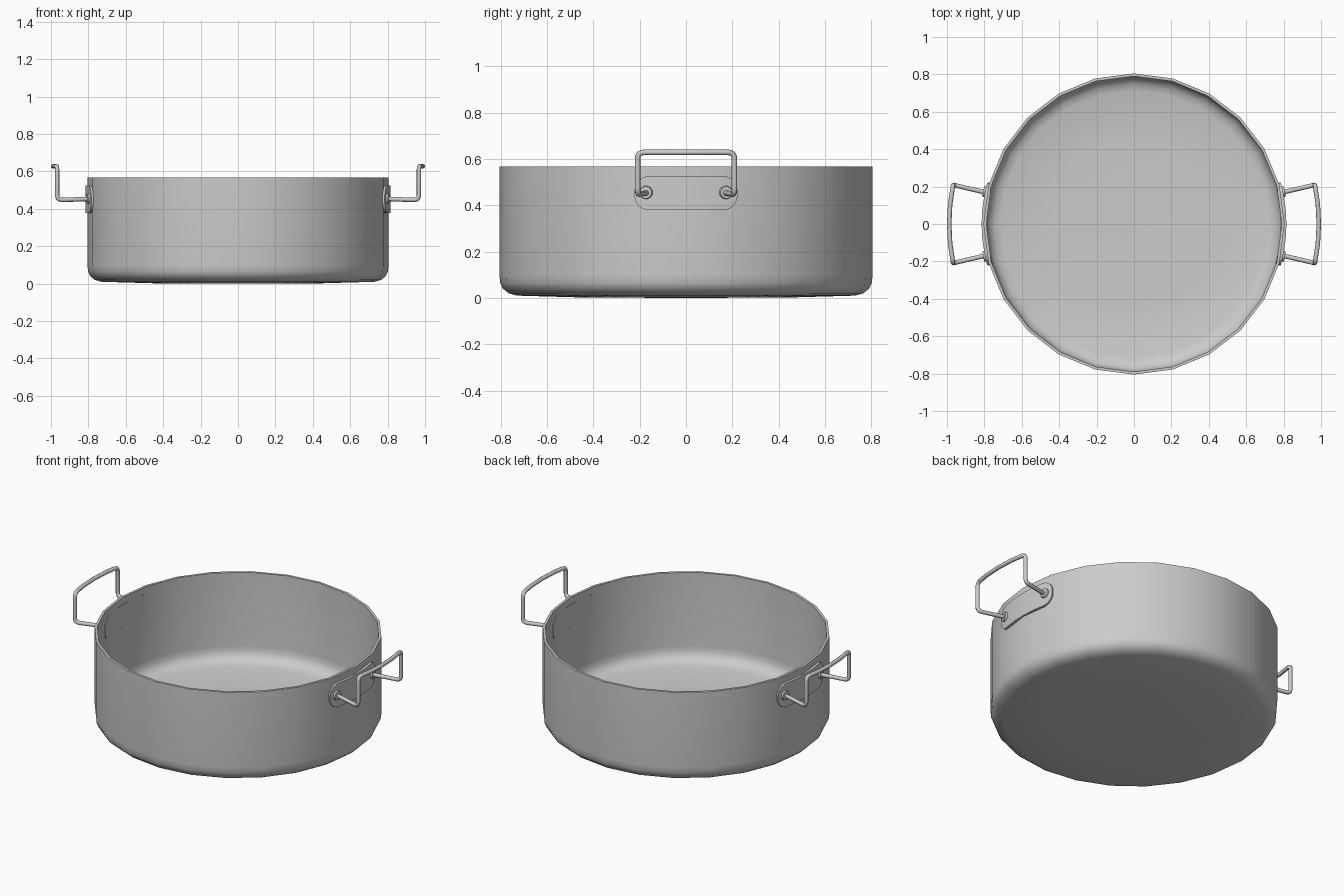
import bpy
import bmesh
from math import sin, cos, pi, sqrt, asin
from mathutils import Vector, Matrix

cube = bpy.data.objects.get("Cube")
if cube:
    bpy.data.objects.remove(cube, do_unlink=True)

SIDES = 24
RADIUS = 0.805
WALL = 0.015
PLATE_R = 0.815
GRIP_Z = 0.455


def finish(bm, name, angle=0.7):
    bmesh.ops.recalc_face_normals(bm, faces=bm.faces)
    mesh = bpy.data.meshes.new(name)
    bm.to_mesh(mesh)
    bm.free()
    obj = bpy.data.objects.new(name, mesh)
    bpy.context.collection.objects.link(obj)
    smooth(obj, angle)
    return obj


def smooth(obj, angle):
    bpy.ops.object.select_all(action='DESELECT')
    obj.select_set(True)
    bpy.context.view_layer.objects.active = obj
    bpy.ops.object.shade_smooth_by_angle(angle=angle)


def make_body():
    # Lathed wall with a rounded, slightly domed base
    outer = [(0.45, 0.002), (0.73, 0.01), (0.765, 0.02), (0.79, 0.04),
             (0.802, 0.065), (RADIUS, 0.1), (RADIUS, 0.567)]
    inner = [(r - WALL, z + WALL) for r, z in reversed(outer[:-1])]
    profile = [(0, 0)] + outer + [(RADIUS - WALL, 0.567)] + inner + [(0, WALL)]
    bm = bmesh.new()
    verts = [bm.verts.new((r, 0, z)) for r, z in profile]
    edges = [bm.edges.new(pair) for pair in zip(verts, verts[1:])]
    bmesh.ops.spin(bm, geom=verts + edges, axis=(0, 0, 1), cent=(0, 0, 0),
                   angle=2 * pi, steps=SIDES, use_duplicate=False)
    bmesh.ops.remove_doubles(bm, verts=bm.verts, dist=0.0005)
    finish(bm, "pot_body")


def make_plate(name, turn):
    # Rounded rectangle wrapped around the wall, as vertical slices
    half_w, half_h, corner, mid_z = 0.222, 0.073, 0.062, 0.452
    arc = [half_w - corner + corner * sin(i * pi / 12) for i in range(7)]
    ys = [-y for y in reversed(arc)] + [-0.08, 0, 0.08] + arc
    bm = bmesh.new()
    slices = []
    for y in ys:
        over = max(0, abs(y) - half_w + corner)
        h = half_h - corner + sqrt(max(0, corner ** 2 - over ** 2))
        a = asin(y / PLATE_R)
        ring = [bm.verts.new((r * cos(a), r * sin(a), mid_z + s * h))
                for r, s in ((PLATE_R, 1), (PLATE_R, -1), (0.785, -1), (0.785, 1))]
        slices.append(ring)
    for a, b in zip(slices, slices[1:]):
        for i in range(4):
            j = (i + 1) % 4
            bm.faces.new((a[i], a[j], b[j], b[i]))
    bm.faces.new(slices[0])
    bm.faces.new(slices[-1])
    bm.transform(turn)
    finish(bm, name)


def make_boss(name, side, turn):
    # Low domed disc where the rod meets the plate
    bm = bmesh.new()
    bmesh.ops.create_cone(bm, cap_ends=True, segments=16, radius1=0.034,
                          radius2=0.026, depth=0.03)
    a = side * asin(0.172 / PLATE_R)
    bm.transform(turn @ Matrix.Rotation(a, 4, 'Z')
                 @ Matrix.Translation((PLATE_R - 0.005, 0, GRIP_Z))
                 @ Matrix.Rotation(pi / 2, 4, 'Y'))
    finish(bm, name)


def fillet(points, radius, steps=4):
    # Replace sharp turns in a path with short curves
    path = [points[0]]
    for before, p, after in zip(points, points[1:], points[2:]):
        u, v = (before - p).normalized(), (after - p).normalized()
        if u.angle(v) > 2.6:
            path.append(p)
            continue
        for i in range(steps + 1):
            t = i / steps
            path.append(p + u * radius * (1 - t) ** 2 + v * radius * t ** 2)
    return path + [points[-1]]


def make_handle(name, turn):
    # Bent rod: arm out, leg up, bowed grip, and back again
    half = [Vector((0.79, 0.168, GRIP_Z - 0.002)), Vector((0.967, 0.209, GRIP_Z - 0.008)),
            Vector((0.967, 0.209, 0.628)), Vector((0.983, 0.105, 0.628))]
    points = half + [Vector((0.988, 0, 0.628))]
    points += [Vector((p.x, -p.y, p.z)) for p in reversed(half)]
    path = [turn @ p for p in fillet(points, 0.028)]
    curve = bpy.data.curves.new(name, 'CURVE')
    curve.dimensions = '3D'
    curve.bevel_depth = 0.012
    curve.bevel_resolution = 2
    curve.use_fill_caps = True
    spline = curve.splines.new('POLY')
    spline.points.add(len(path) - 1)
    for point, co in zip(spline.points, path):
        point.co = (*co, 1)
    obj = bpy.data.objects.new(name, curve)
    bpy.context.collection.objects.link(obj)
    bpy.ops.object.select_all(action='DESELECT')
    obj.select_set(True)
    bpy.context.view_layer.objects.active = obj
    bpy.ops.object.convert(target='MESH')
    smooth(bpy.context.object, 1.0)


make_body()
for label, angle in (("left", 0), ("right", pi)):
    turn = Matrix.Rotation(angle, 4, 'Z')
    make_plate(label + "_handle_plate", turn)
    make_handle(label + "_handle", turn)
    for end, side in (("a", 1), ("b", -1)):
        make_boss(label + "_handle_boss_" + end, side, turn)
